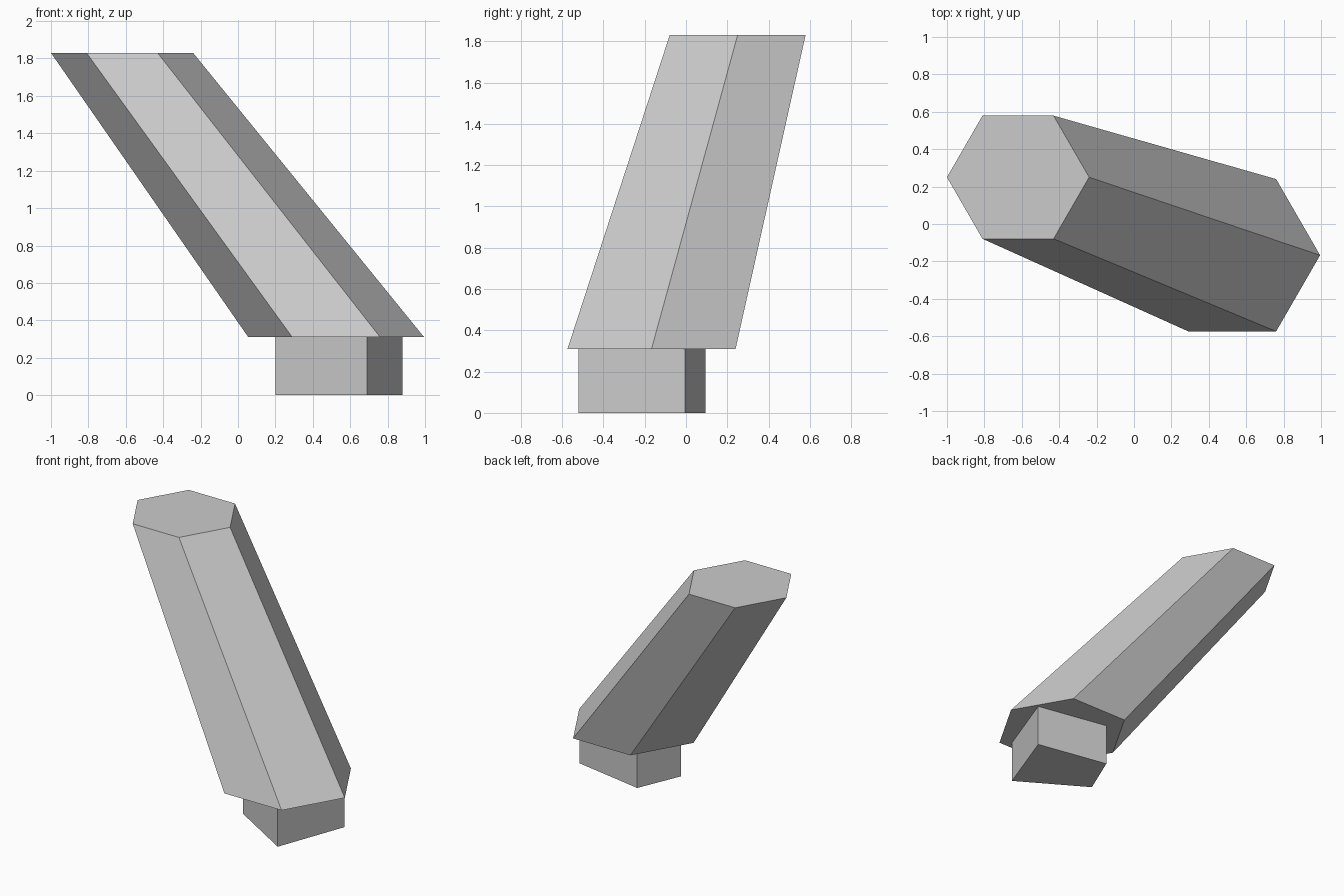
import bpy, bmesh
from math import cos, sin, pi

cube = bpy.data.objects.get("Cube")
if cube:
    bpy.data.objects.remove(cube, do_unlink=True)

grey = bpy.data.materials.new("plain_grey")
grey.use_nodes = True
colour = (0.6, 0.6, 0.6, 1)
grey.diffuse_color = colour
grey.node_tree.nodes["Principled BSDF"].inputs["Base Color"].default_value = colour


def hexagon(cx, cy, radius):
    return [(cx + radius * cos(i * pi / 3), cy + radius * sin(i * pi / 3)) for i in range(6)]


def loft(name, lower, z0, upper, z1):
    """Closed flat-sided solid between two matching outlines."""
    bm = bmesh.new()
    low = [bm.verts.new((x, y, z0)) for x, y in lower]
    high = [bm.verts.new((x, y, z1)) for x, y in upper]
    bm.faces.new(low[::-1])
    bm.faces.new(high)
    n = len(low)
    for i in range(n):
        j = (i + 1) % n
        bm.faces.new((low[i], low[j], high[j], high[i]))
    bmesh.ops.recalc_face_normals(bm, faces=bm.faces)
    mesh = bpy.data.meshes.new(name)
    bm.to_mesh(mesh)
    bm.free()
    mesh.materials.append(grey)
    obj = bpy.data.objects.new(name, mesh)
    bpy.context.collection.objects.link(obj)
    return obj


# Four-sided foot
foot = [(0.69, -0.52), (0.88, -0.005), (0.335, 0.095), (0.2, -0.225)]
loft("foot", foot, 0, foot, 0.31)

# Leaning, tapering six-sided column
loft("leaning_column", hexagon(0.525, -0.167, 0.47), 0.31,
     hexagon(-0.62, 0.25, 0.38), 1.83)
